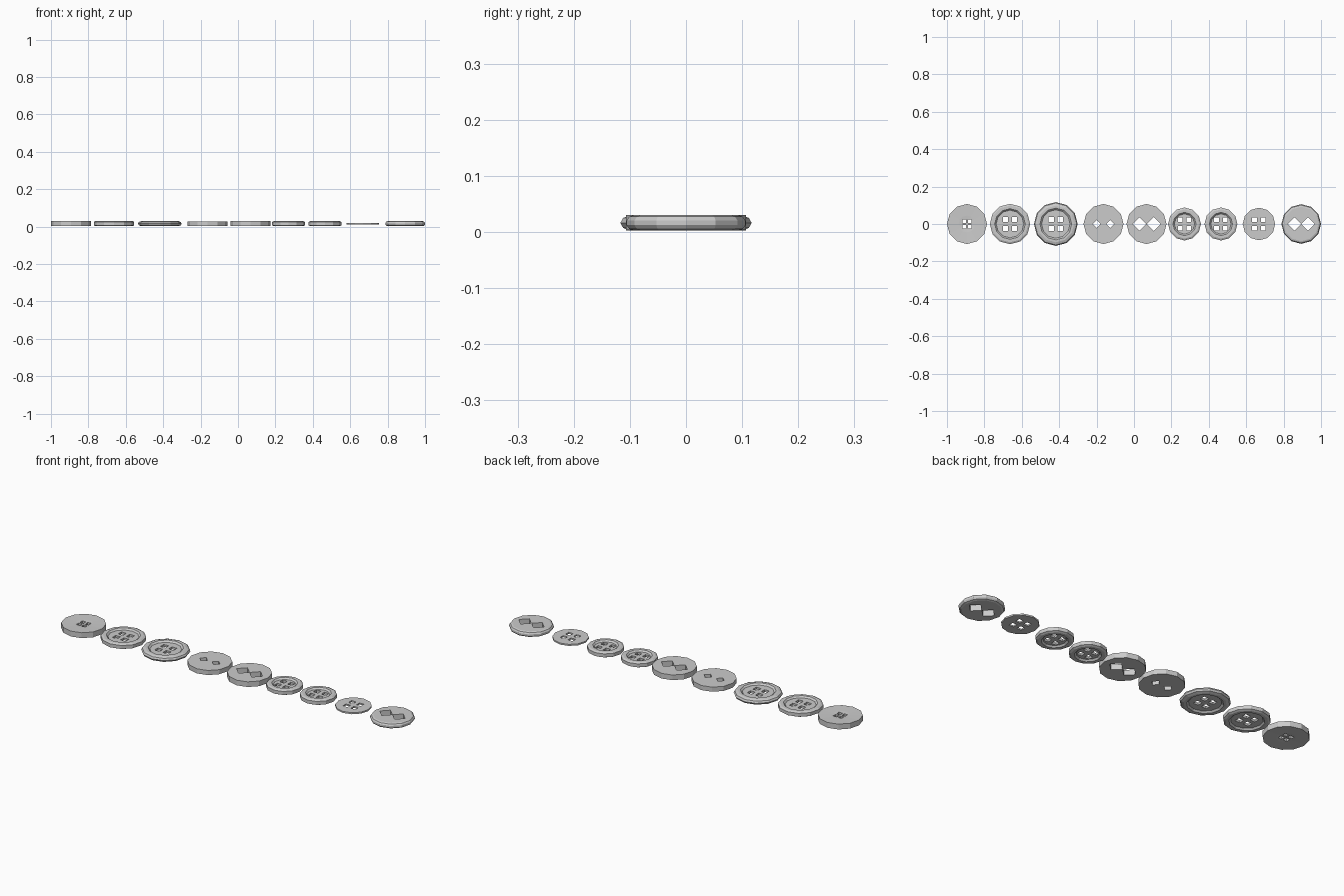
import bpy, bmesh
from math import cos, sin, pi

if "Cube" in bpy.data.objects:
    bpy.data.objects.remove(bpy.data.objects["Cube"])

SIDES = 12
LO, HI = 0.002, 0.030


def make_object(name, bm):
    bmesh.ops.recalc_face_normals(bm, faces=bm.faces)
    me = bpy.data.meshes.new(name)
    bm.to_mesh(me)
    bm.free()
    ob = bpy.data.objects.new(name, me)
    bpy.context.collection.objects.link(ob)
    return ob


def lathe(name, profile, x):
    """Spin (radius, z) points; radius 0 closes at a pole, otherwise a flat cap."""
    bm = bmesh.new()
    rings = []
    for r, z in profile:
        if r == 0:
            rings.append([bm.verts.new((x, 0, z))] * SIDES)
        else:
            rings.append([bm.verts.new((x + r * cos(2 * pi * i / SIDES), r * sin(2 * pi * i / SIDES), z))
                          for i in range(SIDES)])
    for a, b in zip(rings, rings[1:]):
        for i in range(SIDES):
            j = (i + 1) % SIDES
            bm.faces.new(list(dict.fromkeys((a[i], a[j], b[j], b[i]))))
    for ring in (rings[0], rings[-1]):
        if ring[0] is not ring[1]:
            bm.faces.new(ring)
    return make_object(name, bm)


def holes(centres, size, turn, x):
    """Square thread-hole cutters; size is the half diagonal."""
    bm = bmesh.new()
    for cx, cy in centres:
        lo, hi = [[bm.verts.new((x + cx + size * cos(turn + k * pi / 2), cy + size * sin(turn + k * pi / 2), z))
                   for k in range(4)] for z in (-0.05, 0.09)]
        bm.faces.new(lo)
        bm.faces.new(hi)
        for k in range(4):
            bm.faces.new((lo[k], lo[k - 1], hi[k - 1], hi[k]))
    return make_object("hole_cutter", bm)


def button(name, x, profile, count, offset, half):
    ob = lathe(name, profile, x)
    if count == 4:
        cut = holes([(a, b) for a in (-offset, offset) for b in (-offset, offset)], half * 2 ** 0.5, pi / 4, x)
    else:
        cut = holes([(-offset, 0), (offset, 0)], half, 0, x)
    cut.hide_render = True
    mod = ob.modifiers.new("thread_holes", 'BOOLEAN')
    mod.operation, mod.solver, mod.object = 'DIFFERENCE', 'EXACT', cut
    bpy.context.view_layer.objects.active = ob
    bpy.ops.object.modifier_apply(modifier=mod.name)
    bpy.data.objects.remove(cut)


def mirror_z(half):
    """Complete an upper half profile (centre outwards) with its lower half."""
    return [(r, LO + HI - z) for r, z in half] + half[::-1]


# Profiles
dished = mirror_z([(0, 0.024), (0.045, 0.028), (0.107, HI)])
rimmed = mirror_z([(0.074, 0.022), (0.082, HI), (0.098, HI), (0.108, 0.025)])
wide_rim = mirror_z([(0.076, 0.022), (0.085, HI), (0.098, HI), (0.112, 0.025), (0.117, 0.016)])
flat = [(0.107, 0.004), (0.107, 0.028)]
thick_flat = [(0.107, 0.003), (0.107, HI)]
small_rim = mirror_z([(0.054, 0.022), (0.062, HI), (0.078, HI), (0.088, 0.025)])
thin = [(0.087, 0.012), (0.087, 0.020)]
bevelled = mirror_z([(0.092, HI), (0.101, 0.027), (0.106, 0.020)])

# Row of buttons, left to right
button("dished_button", -0.893, dished, 4, 0.015, 0.010)
button("rimmed_button", -0.663, rimmed, 4, 0.024, 0.014)
button("wide_rim_button", -0.418, wide_rim, 4, 0.024, 0.014)
button("flat_two_hole_button", -0.163, flat, 2, 0.036, 0.022)
button("large_two_hole_button", 0.067, thick_flat, 2, 0.038, 0.037)
button("small_rim_button_left", 0.270, small_rim, 4, 0.023, 0.013)
button("small_rim_button_right", 0.465, small_rim, 4, 0.023, 0.013)
button("thin_button", 0.668, thin, 4, 0.023, 0.013)
button("bevelled_two_hole_button", 0.894, bevelled, 2, 0.037, 0.036)
